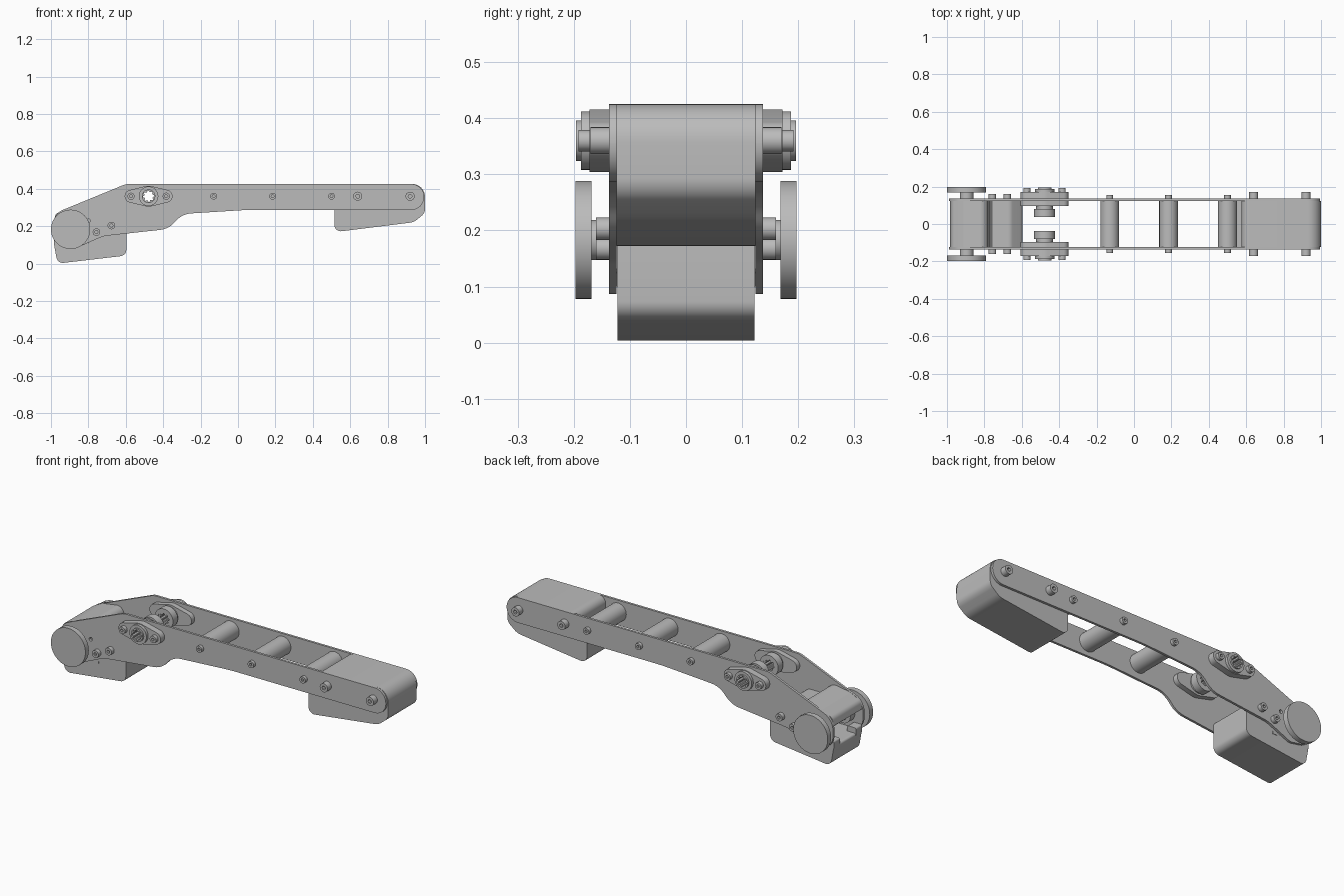
import bpy, bmesh
from math import sin, cos, pi, tan
from mathutils import Vector

old = bpy.data.objects.get("Cube")
if old:
    bpy.data.objects.remove(old, do_unlink=True)

grey = bpy.data.materials.new("plain grey")
grey.use_nodes = True
COLOUR = (0.5, 0.5, 0.5, 1)
grey.diffuse_color = COLOUR
grey.node_tree.nodes["Principled BSDF"].inputs["Base Color"].default_value = COLOUR

AXIS_Z = 0.36        # height of the main bolt row
INNER, OUTER = 0.124, 0.137   # side plate faces


def circle(x, z, r, n=40):
    return [(x + r * cos(2 * pi * i / n), z + r * sin(2 * pi * i / n)) for i in range(n)]


def rounded(corners, steps=10):
    """Closed outline with each (x, z, radius) corner filleted."""
    out = []
    for i, (x, z, r) in enumerate(corners):
        p = Vector((x, z))
        a = Vector(corners[i - 1][:2]) - p
        b = Vector(corners[(i + 1) % len(corners)][:2]) - p
        if r == 0:
            out.append((x, z))
            continue
        half = a.angle(b) / 2
        d = min(r / tan(half), a.length * 0.49, b.length * 0.49)
        r = d * tan(half)
        a.normalize()
        b.normalize()
        centre = p + (a + b).normalized() * (r / sin(half))
        s, e = p + a * d - centre, p + b * d - centre
        sweep = s.angle(e)
        for k in range(steps + 1):
            t = k / steps
            v = (s * sin((1 - t) * sweep) + e * sin(t * sweep)) / sin(sweep)
            out.append(tuple(centre + v))
    return out


def extrude(name, loops, y0, y1):
    """Extrude an outline (with optional holes) from y0 to y1."""
    bm = bmesh.new()
    edges = []
    for loop in loops:
        vs = [bm.verts.new((x, y0, z)) for x, z in loop]
        edges += [bm.edges.new((vs[i - 1], vs[i])) for i in range(len(vs))]
    bmesh.ops.triangle_fill(bm, edges=edges, use_beauty=True)
    res = bmesh.ops.extrude_face_region(bm, geom=bm.faces[:], use_keep_orig=True)
    moved = [g for g in res["geom"] if isinstance(g, bmesh.types.BMVert)]
    bmesh.ops.translate(bm, verts=moved, vec=(0, y1 - y0, 0))
    bmesh.ops.recalc_face_normals(bm, faces=bm.faces[:])
    mesh = bpy.data.meshes.new(name)
    bm.to_mesh(mesh)
    bm.free()
    mesh.materials.append(grey)
    ob = bpy.data.objects.new(name, mesh)
    bpy.context.collection.objects.link(ob)
    bpy.ops.object.select_all(action="DESELECT")
    ob.select_set(True)
    bpy.context.view_layer.objects.active = ob
    bpy.ops.object.shade_smooth_by_angle(angle=0.6)
    return ob


def pair(name, loops, y0, y1):
    extrude("left_" + name, loops, y0, y1)
    extrude("right_" + name, loops, -y1, -y0)


def screw(name, x, z, r, y0, y1):
    pair(name, [circle(x, z, r, 24), circle(x, z, r * 0.45, 6)], y0, y1)


# Side plates with bearing hole
BX = -0.478
plate = rounded([(-0.99, 0.265, 0.09), (-0.6, 0.425, 0.08), (0.995, 0.425, 0.069),
                 (0.995, 0.287, 0.069), (0.05, 0.287, 1.5), (-0.3, 0.265, 0.12),
                 (-0.37, 0.185, 0.12), (-0.72, 0.147, 0.15), (-0.86, 0.085, 0.05),
                 (-0.99, 0.11, 0.09)])
pair("side_plate", [plate, circle(BX, AXIS_Z, 0.036), circle(-0.8, 0.23, 0.01, 16)],
     INNER, OUTER)

# End block at the far end
block = rounded([(0.515, 0.168, 0.035), (0.94, 0.221, 0.08), (1.0, 0.27, 0.05),
                 (1.0, 0.425, 0.068), (0.575, 0.425, 0.04), (0.575, 0.287, 0),
                 (0.515, 0.287, 0)])
extrude("end_block", [block], -INNER, INNER)

# Foot block under the wheel end, with raised lips at its outer edge
foot = rounded([(-0.985, 0.11, 0.012), (-0.965, 0.0, 0.035), (-0.597, 0.043, 0.035),
                (-0.597, 0.2, 0.03), (-0.66, 0.25, 0.04), (-0.76, 0.25, 0),
                (-0.79, 0.11, 0.02)])
extrude("foot_block", [foot], -0.122, 0.122)
lip = rounded([(-0.985, 0.1, 0), (-0.985, 0.14, 0.01), (-0.93, 0.14, 0.01), (-0.93, 0.1, 0)])
pair("foot_lip", [lip], 0.07, 0.122)

# Hooded cover over the axle
cover = rounded([(-0.985, 0.225, 0), (-0.975, 0.266, 0.03), (-0.91, 0.298, 0.05),
                 (-0.785, 0.318, 0.04), (-0.76, 0.1, 0), (-0.79, 0.1, 0),
                 (-0.815, 0.275, 0.03), (-0.94, 0.26, 0.03), (-0.965, 0.225, 0)])
extrude("axle_cover", [cover], -INNER, INNER)

# Axle, hubs and wheel discs
WX, WZ = -0.895, 0.183
extrude("axle", [circle(WX, WZ, 0.025)], -0.168, 0.168)
pair("axle_collar", [circle(WX, WZ, 0.045)], 0.085, INNER)
pair("wheel_hub", [circle(WX, WZ, 0.036)], OUTER, 0.168)
pair("wheel_disc", [circle(WX, WZ, 0.105, 64)], 0.168, 0.197)

# Spacer tubes between the plates and their screws
for x in (-0.13, 0.185, 0.5):
    extrude("spacer_tube", [circle(x, AXIS_Z, 0.05)], -INNER, INNER)
    screw("spacer_screw", x, AXIS_Z, 0.018, OUTER, 0.155)
for x in (0.64, 0.92):
    screw("block_screw", x, AXIS_Z, 0.024, OUTER, 0.17)
for x, z in ((-0.757, 0.168), (-0.677, 0.203)):
    screw("foot_screw", x, z, 0.02, OUTER, 0.16)

# Flanged bearings: diamond flange on both faces of each plate
side = 0.094
ends = [circle(BX + s * side, AXIS_Z, 0.034, 24) for s in (1, -1)]
mid = circle(BX, AXIS_Z, 0.056, 24)
right_end = [p for p in ends[0] if p[0] > BX + side + 0.007]
left_end = [p for p in ends[1] if p[0] < BX - side - 0.007]
top_arc = [p for p in mid if p[1] > AXIS_Z + 0.05]
low_arc = [p for p in mid if p[1] < AXIS_Z - 0.05]
right_end.sort(key=lambda p: p[1])
top_arc.sort(key=lambda p: -p[0])
left_end.sort(key=lambda p: -p[1])
low_arc.sort(key=lambda p: p[0])
diamond = right_end + top_arc + left_end + low_arc
bore = circle(BX, AXIS_Z, 0.036)
pair("outer_flange", [diamond, bore], OUTER, 0.172)
pair("inner_flange", [diamond, bore], 0.096, INNER)
pair("bearing_rim", [circle(BX, AXIS_Z, 0.052), bore], 0.172, 0.187)
pair("bearing_neck", [circle(BX, AXIS_Z, 0.045), bore], 0.08, 0.096)
pair("bearing_hub", [circle(BX, AXIS_Z, 0.056), bore], 0.038, 0.08)
# Splined sleeve lining the bore
spline = [(BX + r * cos(2 * pi * i / 32), AXIS_Z + r * sin(2 * pi * i / 32))
          for i in range(32) for r in [0.03 if i % 4 < 2 else 0.023]]
pair("splined_sleeve", [circle(BX, AXIS_Z, 0.036), spline], 0.04, 0.196)
for s in (1, -1):
    screw("flange_screw", BX + s * side, AXIS_Z, 0.019, 0.172, 0.192)
